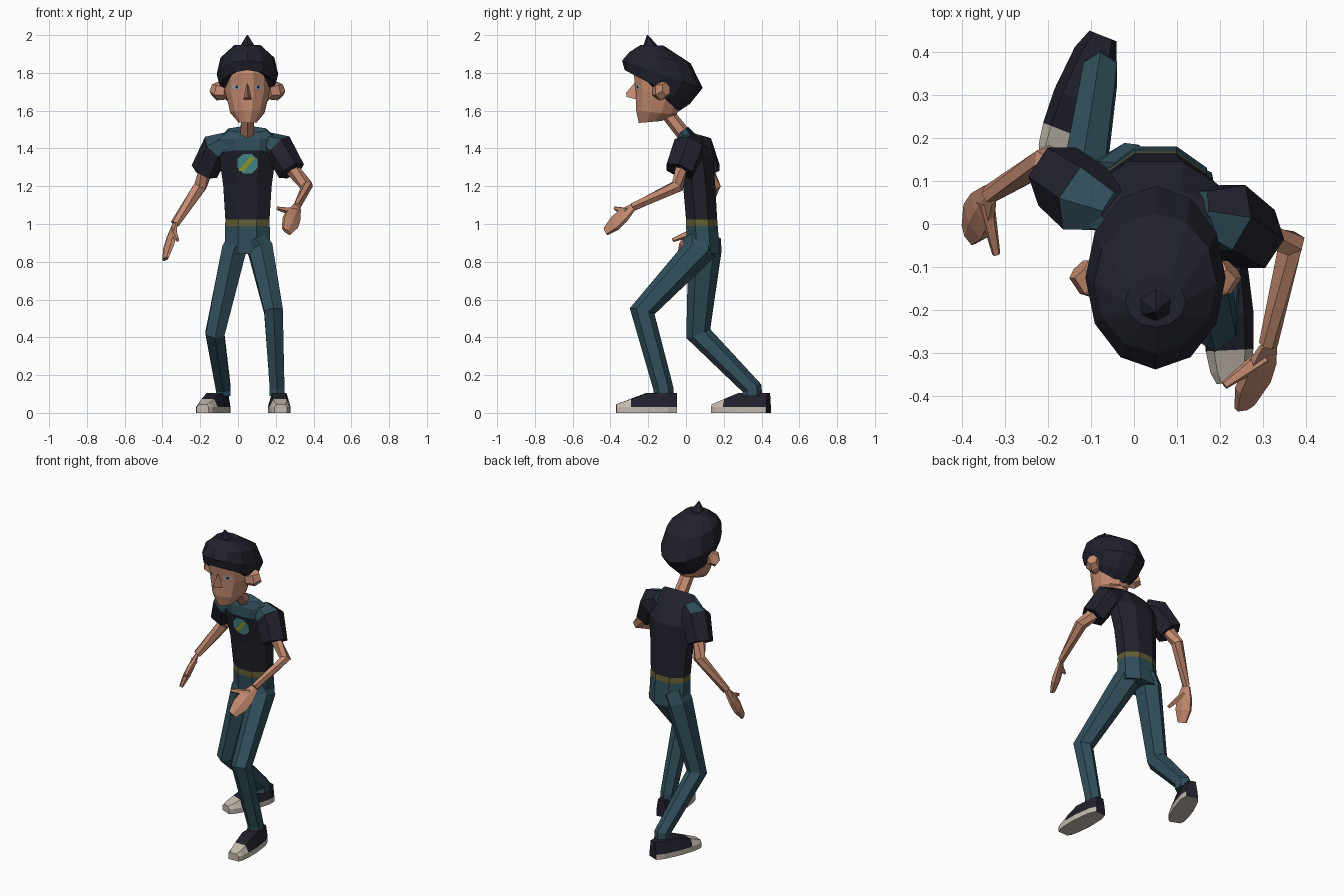
import bpy, bmesh
from math import sin, cos, pi
from mathutils import Vector
from mathutils.bvhtree import BVHTree

if "Cube" in bpy.data.objects:
    bpy.data.objects.remove(bpy.data.objects["Cube"])

CX = 0.05  # body centre line in x
X, Y, Z = Vector((1, 0, 0)), Vector((0, 1, 0)), Vector((0, 0, 1))


def material(name, r, g, b):
    m = bpy.data.materials.new(name)
    m.diffuse_color = (r, g, b, 1)
    m.use_nodes = True
    m.node_tree.nodes["Principled BSDF"].inputs["Base Color"].default_value = m.diffuse_color
    return m


SKIN = material("skin", 0.56, 0.26, 0.165)
NAVY = material("dark navy", 0.015, 0.015, 0.026)
TEAL = material("dark teal", 0.03, 0.078, 0.105)
BELT = material("belt olive", 0.13, 0.11, 0.035)
SOLE = material("shoe light grey", 0.55, 0.49, 0.42)
PATCH = material("patch turquoise", 0.07, 0.27, 0.27)
LIME = material("patch lime", 0.32, 0.36, 0.02)
EYE = material("eye grey blue", 0.35, 0.42, 0.45)


def add_object(name, me, mats):
    for m in mats:
        me.materials.append(m)
    ob = bpy.data.objects.new(name, me)
    bpy.context.collection.objects.link(ob)
    return ob


def loft(name, rings, mats, rule=None):
    """Skin equal-sized rings with flat faces; rule(level, centre, normal) picks the material."""
    bm = bmesh.new()
    vs = [[bm.verts.new(p) for p in r] for r in rings]
    n = len(rings[0])
    level = {}
    for k in range(len(vs) - 1):
        for i in range(n):
            j = (i + 1) % n
            level[bm.faces.new((vs[k][i], vs[k][j], vs[k + 1][j], vs[k + 1][i]))] = k
    level[bm.faces.new(vs[0][::-1])] = 0
    level[bm.faces.new(vs[-1])] = len(vs) - 2
    bmesh.ops.recalc_face_normals(bm, faces=bm.faces)
    if rule:
        for f, k in level.items():
            f.material_index = rule(k, f.calc_center_median(), f.normal)
    me = bpy.data.meshes.new(name)
    bm.to_mesh(me)
    bm.free()
    return add_object(name, me, mats)


def tilted_ring(front_y, front_z, back_y, back_z, rx, n, half):
    """Elliptical ring running from a front point to a back point."""
    k = 1 / cos(pi / n) if half else 1
    front, back = Y * front_y + Z * front_z, Y * back_y + Z * back_z
    angles = [2 * pi * (i + half / 2) / n for i in range(n)]
    return [front.lerp(back, (1 - k * cos(a)) / 2) + X * (CX + rx * k * sin(a)) for a in angles]


def tube(name, pts, widths, mats, ref=X, depth=1, n=6, rule=None):
    """Limb along points; widths are half widths along ref, depth scales the other way."""
    P = [Vector(p) for p in pts]
    rings = []
    for i, (p, w) in enumerate(zip(P, widths)):
        t = Vector()
        if i > 0:
            t += (p - P[i - 1]).normalized()
        if i < len(P) - 1:
            t += (P[i + 1] - p).normalized()
        t.normalize()
        u = (ref - t * ref.dot(t)).normalized()
        v = t.cross(u) * depth
        angles = [2 * pi * (j + 0.5) / n for j in range(n)]
        rings.append([p + (u * 1.1 * cos(a) + v * sin(a)) * w for a in angles])
    return loft(name, rings, mats, rule)


def plate(name, target, pts, mat, lift):
    """Flat detail: x, z points projected onto the front of a part."""
    me = target.data
    tree = BVHTree.FromPolygons([v.co for v in me.vertices], [p.vertices for p in me.polygons])
    hits = [tree.ray_cast(X * x - Y * 2 + Z * z, Y)[0] - Y * lift for x, z in pts]
    m = bpy.data.meshes.new(name)
    m.from_pydata(hits, [], [range(len(pts))])
    add_object(name, m, [mat])


def oval(x, z, rx, rz, n=8):
    return [(x + rx * cos(2 * pi * (i + 0.5) / n), z + rz * sin(2 * pi * (i + 0.5) / n)) for i in range(n)]


# Torso: trousers top, belt, shirt with a teal yoke on the front
def torso_rule(k, c, nrm):
    if k == 1:
        return 1
    return 0 if k < 1 or (k > 3 and nrm.y < 0.25) else 2


torso = loft("torso", [tilted_ring(*r, 8, True) for r in (
    (0.01, 0.84, 0.18, 0.84, 0.12), (0, 0.99, 0.168, 0.99, 0.118), (0, 1.025, 0.165, 1.025, 0.117),
    (-0.015, 1.2, 0.155, 1.2, 0.128), (-0.05, 1.39, 0.145, 1.35, 0.15),
    (-0.045, 1.45, 0.075, 1.45, 0.155), (-0.03, 1.485, 0.01, 1.515, 0.1))],
    [TEAL, BELT, NAVY], torso_rule)
plate("chest_patch", torso, oval(CX, 1.32, 0.058, 0.056), PATCH, 0.003)
plate("patch_stripe", torso, [(0, 1.28), (0.03, 1.28), (0.09, 1.35), (0.065, 1.355)], LIME, 0.006)

# Neck, head and nose
tube("neck", [(CX, -0.11, 1.6), (CX, 0, 1.46)], (0.036, 0.038), [SKIN])
head = loft("head", [tilted_ring(*r, 12, True) for r in (
    (-0.25, 1.535, -0.13, 1.545, 0.05), (-0.264, 1.6, -0.05, 1.58, 0.09),
    (-0.265, 1.7, 0, 1.7, 0.118), (-0.278, 1.8, 0, 1.8, 0.12), (-0.25, 1.87, -0.02, 1.87, 0.09))], [SKIN])
tube("nose", [(CX, -0.25, 1.69), (CX, -0.315, 1.68)], (0.065, 0.013), [SKIN], -Z, 0.5, 3)

# Hair cap with a small quiff
loft("hair", [tilted_ring(*r, 12, False) for r in (
    (-0.28, 1.825, -0.04, 1.595, 0.126), (-0.325, 1.815, 0.02, 1.635, 0.145),
    (-0.338, 1.865, 0.088, 1.72, 0.163), (-0.3, 1.91, 0.025, 1.85, 0.143),
    (-0.24, 1.948, -0.12, 1.945, 0.07))], [NAVY])
tube("hair_tip", [(CX, -0.19, 1.93), (CX, -0.204, 2)], (0.045, 0.003), [NAVY])

# Ears and eyes, mirrored about the centre line
for s, side in ((1, "left"), (-1, "right")):
    tube(side + "_ear", [(CX + s * 0.11, -0.15, 1.7), (CX + s * 0.15, -0.13, 1.705), (CX + s * 0.178, -0.105, 1.715)],
         (0.032, 0.04, 0.028), [SKIN], Y, 1.3)
    plate(side + "_eye", head, oval(CX + s * 0.06, 1.725, 0.024, 0.013), EYE, 0.003)
    plate(side + "_pupil", head, oval(CX + s * 0.057, 1.725, 0.008, 0.009), NAVY, 0.005)


# Arm: sleeve, bare arm, flat hand and thumb
def arm(side, root, cap, cuff, elbow, wrist, tip, thumb, palm):
    cap, cuff, wrist, tip = map(Vector, (cap, cuff, wrist, tip))
    tube(side + "_sleeve", [root, cap, cuff], (0.05, 0.082, 0.075), [NAVY, TEAL], Y,
         rule=lambda k, c, nrm: int(k == 0 and nrm.y < 0.3))
    tube(side + "_arm", [cuff.lerp(cap, 0.3), elbow, wrist], (0.038, 0.034, 0.022), [SKIN], Z)
    tube(side + "_hand", [wrist.lerp(tip, t) for t in (0, 0.35, 0.65, 1)],
         (0.025, 0.046, 0.05, 0.028), [SKIN], Vector(palm), 0.42)
    tube(side + "_thumb", [wrist.lerp(tip, 0.2), thumb], (0.022, 0.01), [SKIN], Z, n=5)


arm("left", (0.15, 0.03, 1.44), (0.215, 0.015, 1.405), (0.283, -0.035, 1.28), (0.365, -0.045, 1.2),
    (0.312, -0.28, 1.09), (0.257, -0.425, 0.96), (0.21, -0.375, 1.083), (0.75, 0.3, -0.6))
arm("right", (-0.05, 0.03, 1.44), (-0.115, 0.06, 1.405), (-0.178, 0.11, 1.278), (-0.2, 0.15, 1.2),
    (-0.335, 0.07, 1), (-0.384, -0.025, 0.815), (-0.32, -0.07, 0.915), (0.4, -0.85, 0.25))


# Leg: trouser tube, then a shoe lofted heel to toe with light sole and toe cap
def leg(side, hip, knee, ankle, heel, toe):
    hip, ankle, heel, toe = map(Vector, (hip, ankle, heel, toe))
    tube(side + "_trouser_leg", [hip.lerp(Vector((CX, hip.y, 1)), 0.45), hip, knee, ankle, ankle - Z * 0.04],
         (0.065, 0.068, 0.052, 0.041, 0.041), [TEAL], X, 1.3)
    across = (toe - heel).normalized().cross(Z)
    rings = []
    for u in (0, 0.15, 0.5, 0.76, 0.92, 1):
        w = 0.034 + 0.026 * abs(sin(pi * u)) ** 0.5
        h = 0.105 - 0.12 * max(0, u - 0.5)
        half = [(w, 0), (w, 0.032), (0.65 * w, h)]
        outline = half + [(-x, z) for x, z in half[::-1]]
        rings.append([heel.lerp(toe, u) + across * x + Z * z for x, z in outline])
    loft(side + "_shoe", rings, [NAVY, SOLE], lambda k, c, nrm: int(k > 2 or c.z < 0.025))


leg("left", (0.12, 0.07, 0.86), (0.188, -0.232, 0.538), (0.207, -0.12, 0.13), (0.21, -0.05, 0), (0.226, -0.37, 0))
leg("right", (-0.022, 0.1, 0.86), (-0.122, 0.065, 0.42), (-0.078, 0.35, 0.13), (-0.072, 0.437, 0), (-0.187, 0.145, 0))
